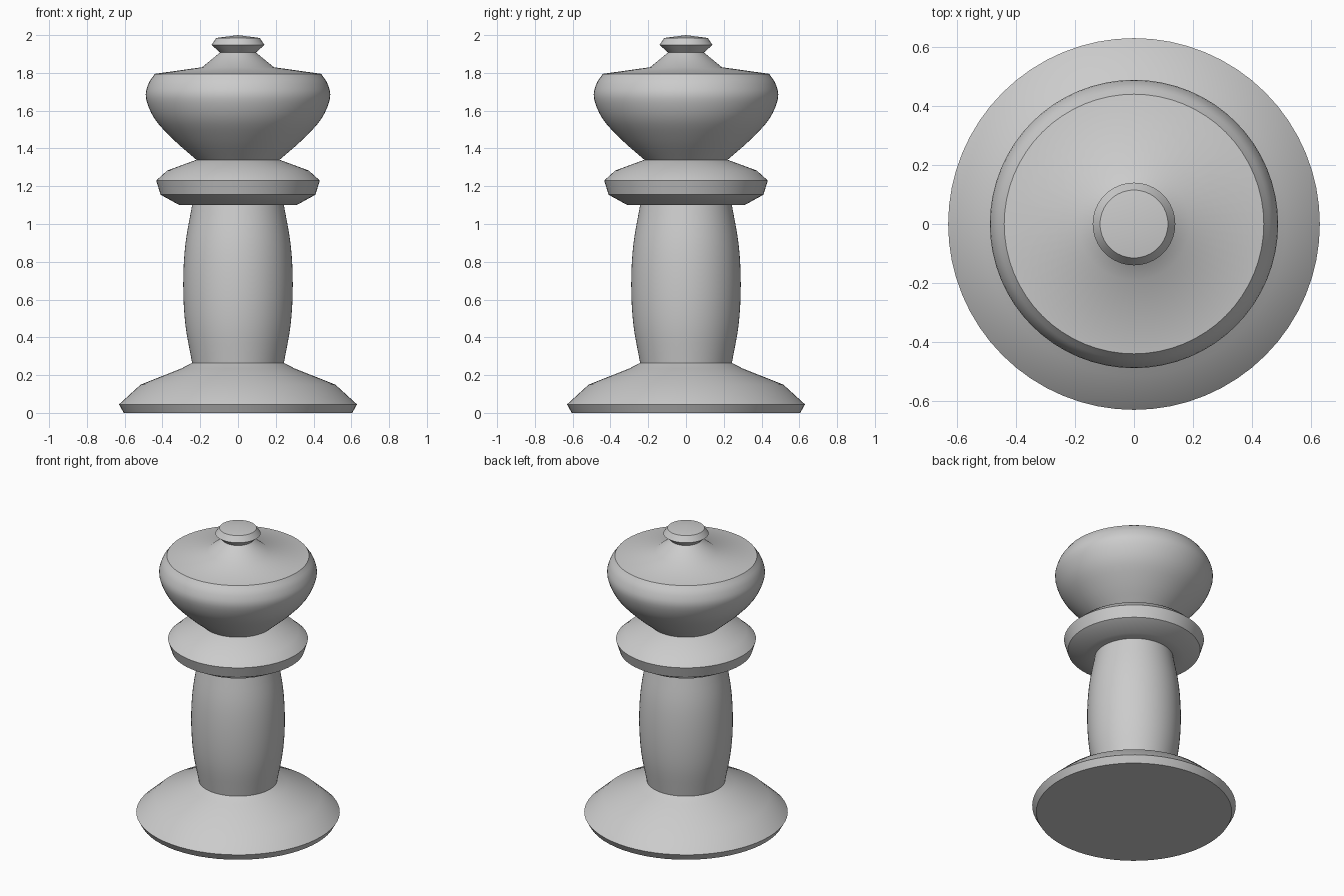
import bpy
import bmesh
import math
from mathutils import Matrix, Vector

if "Cube" in bpy.data.objects:
    bpy.data.objects.remove(bpy.data.objects["Cube"], do_unlink=True)

grey = bpy.data.materials.new("plain grey")
grey.use_nodes = True
GREY = (0.6, 0.6, 0.6, 1)
grey.diffuse_color = GREY
grey.node_tree.nodes["Principled BSDF"].inputs["Base Color"].default_value = GREY


def smooth_path(points, steps=4):
    """Catmull-Rom curve through (radius, height) points."""
    p = [Vector(q) for q in points]
    p = [2 * p[0] - p[1]] + p + [2 * p[-1] - p[-2]]
    path = []
    for a, b, c, d in zip(p, p[1:], p[2:], p[3:]):
        for i in range(steps):
            t = i / steps
            path.append(b + (c - a) * t / 2 + (2 * a - 5 * b + 4 * c - d) * t**2 / 2
                        + (3 * b - a - 3 * c + d) * t**3 / 2)
    return [tuple(q) for q in path] + [points[-1]]


def turned(name, profile, segments=64):
    """Lathe a bottom-to-top (radius, height) profile around z."""
    bm = bmesh.new()
    verts = [bm.verts.new((r, 0, z)) for r, z in profile]
    edges = [bm.edges.new(pair) for pair in zip(verts, verts[1:])]
    bmesh.ops.spin(bm, geom=verts + edges, axis=(0, 0, 1), cent=(0, 0, 0),
                   angle=math.tau, steps=segments, use_merge=True)
    bmesh.ops.remove_doubles(bm, verts=bm.verts, dist=0.0001)
    bmesh.ops.recalc_face_normals(bm, faces=bm.faces)
    # Open profiles are oriented by their outermost face
    outer = max(bm.faces, key=lambda f: f.calc_center_median().xy.length)
    if outer.normal.xy.dot(outer.calc_center_median().xy) < 0:
        bmesh.ops.reverse_faces(bm, faces=bm.faces)
    mesh = bpy.data.meshes.new(name)
    bm.to_mesh(mesh)
    bm.free()
    mesh.materials.append(grey)
    obj = bpy.data.objects.new(name, mesh)
    bpy.context.collection.objects.link(obj)
    bpy.ops.object.select_all(action="DESELECT")
    obj.select_set(True)
    bpy.context.view_layer.objects.active = obj
    bpy.ops.object.shade_smooth_by_angle(angle=math.radians(40))


# Flared foot with a bevelled lower rim
turned("base", [(0, 0), (0.605, 0), (0.63, 0.045), (0.515, 0.15),
                (0.30, 0.235), (0.243, 0.265)])

# Barrel-shaped column
turned("column", smooth_path([(0.243, 0.265), (0.279, 0.47), (0.29, 0.68),
                              (0.279, 0.89), (0.243, 1.10)]))

# Ring below the head
turned("collar", [(0.243, 1.10), (0.31, 1.10), (0.41, 1.155), (0.433, 1.23),
                  (0.375, 1.283), (0.22, 1.34)])

# Bulbous head
turned("head", smooth_path([(0.22, 1.34), (0.34, 1.445), (0.44, 1.555),
                            (0.487, 1.665), (0.475, 1.74), (0.44, 1.795)]))

# Shallow lid rising to a neck
turned("lid", [(0.44, 1.795), (0.19, 1.83), (0.095, 1.908)])

# Small button on top
turned("finial", [(0.095, 1.908), (0.14, 1.948), (0.115, 1.985), (0, 2)])
